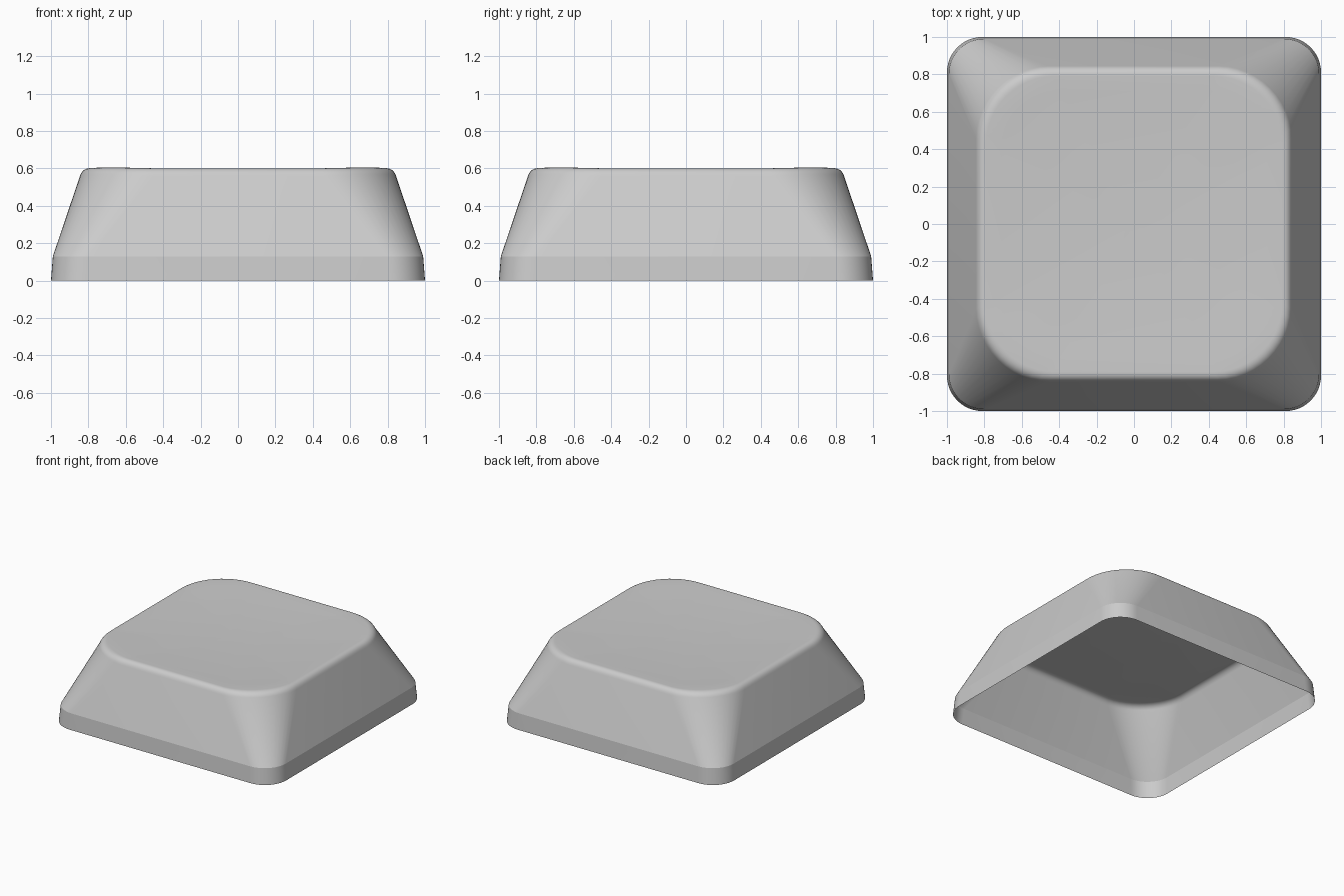
import bpy, bmesh, math

if "Cube" in bpy.data.objects:
    bpy.data.objects.remove(bpy.data.objects["Cube"])

SEG = 12  # segments per rounded corner


def ring(bm, half, radius, z_of):
    """Rounded square loop of verts; z_of(x, y, corner) gives the height."""
    verts = []
    c = half - radius
    for q in range(4):
        cx = c if q in (0, 3) else -c
        cy = c if q in (0, 1) else -c
        for i in range(SEG + 1):
            t = math.pi / 2 * i / SEG
            a = q * math.pi / 2 + t
            x, y = cx + radius * math.cos(a), cy + radius * math.sin(a)
            verts.append(bm.verts.new((x, y, z_of(x, y, math.sin(2 * t)))))
    return verts


def bridge(bm, a, b):
    n = len(a)
    for i in range(n):
        j = (i + 1) % n
        bm.faces.new((a[i], a[j], b[j], b[i]))


bm = bmesh.new()
rings = []

# Skirt band and sloping walls
for half, radius, z in [(1.0, 0.19, 0), (0.99, 0.19, 0.13)]:
    rings.append(ring(bm, half, radius, lambda x, y, k, z=z: z))

# Rounded rim, slightly raised at the corners
P0, P1, P2 = (0.845, 0.56), (0.83, 0.603), (0.79, 0.60)
FILLET = 8
for i in range(FILLET + 1):
    t = i / FILLET
    half, z = [(1 - t) ** 2 * P0[n] + 2 * t * (1 - t) * P1[n] + t * t * P2[n] for n in (0, 1)]
    rings.append(ring(bm, half, half * 0.46,
                      lambda x, y, k, z=z, t=t: z + 0.005 * k * t))

# Shallow dished top
DEPTH = 0.022
for s in (0.9, 0.75, 0.6, 0.45, 0.3, 0.15):
    half = P2[0] * s
    rings.append(ring(bm, half, half * 0.46,
                      lambda x, y, k, s=s: 0.60 - DEPTH * (1 - s * s) + 0.005 * k * s * s))

for a, b in zip(rings, rings[1:]):
    bridge(bm, a, b)
centre = bm.verts.new((0, 0, 0.60 - DEPTH))
last = rings[-1]
for i in range(len(last)):
    bm.faces.new((last[i], last[(i + 1) % len(last)], centre))

# Open-bottomed shell object
mesh = bpy.data.meshes.new("key_cap_shell")
bm.to_mesh(mesh)
bm.free()
cap = bpy.data.objects.new("key_cap_shell", mesh)
bpy.context.collection.objects.link(cap)
bpy.context.view_layer.objects.active = cap
cap.select_set(True)
bpy.ops.object.shade_smooth_by_angle(angle=math.radians(12.5))
